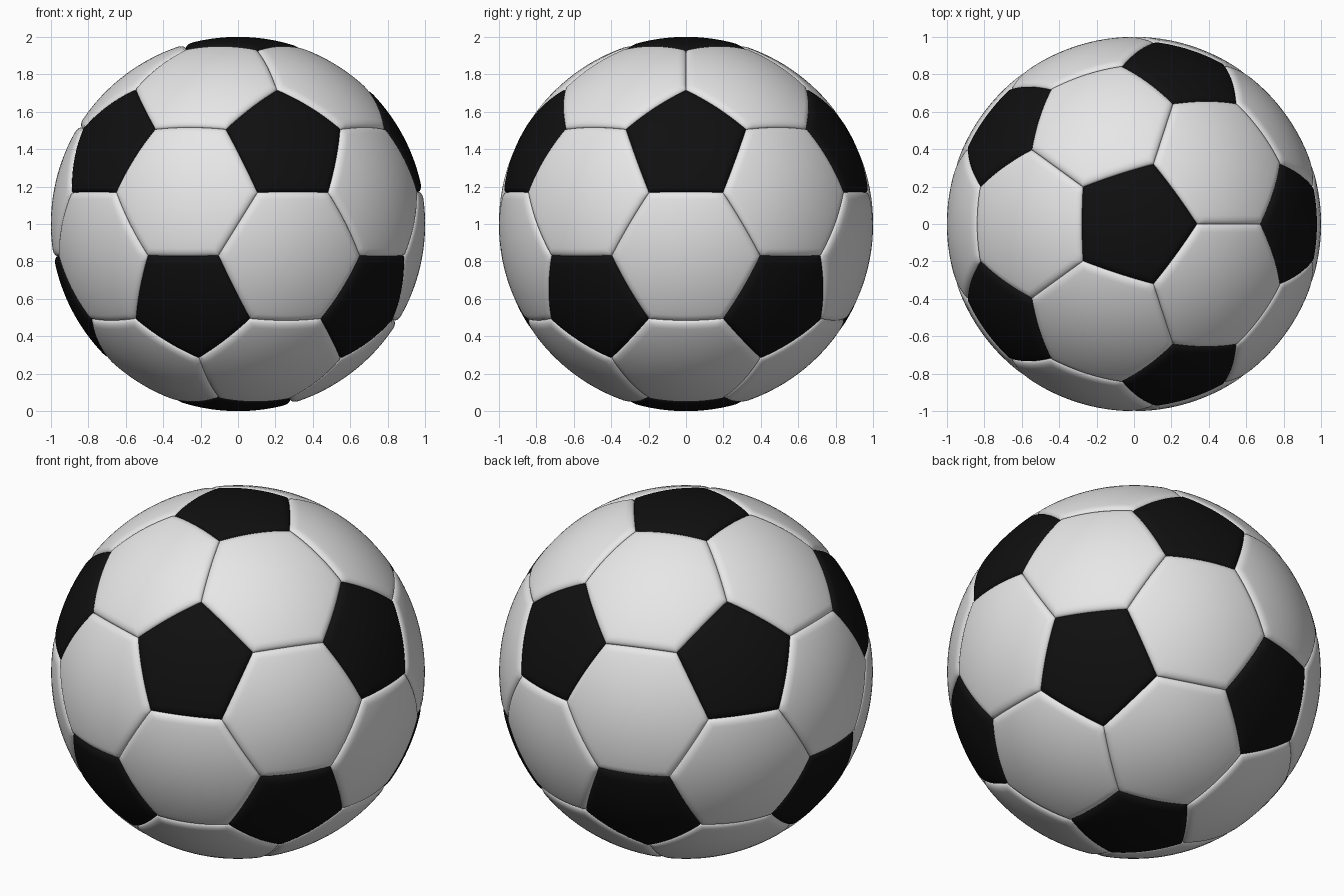
import bpy
import math
from itertools import combinations
from mathutils import Vector

if "Cube" in bpy.data.objects:
    bpy.data.objects.remove(bpy.data.objects["Cube"])

SEG = 12          # segments along each panel edge
BEVEL = 0.04      # width of the rounded panel border
DEPTH = 0.022     # depth of the seams
CENTRE = Vector((0, 0, 1))


def material(name, rgb):
    m = bpy.data.materials.new(name)
    m.diffuse_color = (*rgb, 1)
    m.use_nodes = True
    m.node_tree.nodes["Principled BSDF"].inputs["Base Color"].default_value = m.diffuse_color
    return m


def ring_dirs(z, offset):
    r = math.sqrt(1 - z * z)
    return [Vector((r * math.cos(math.radians(72 * k + offset)),
                    r * math.sin(math.radians(72 * k + offset)), z)) for k in range(5)]


def sort_around(points, axis):
    u = (points[0] - axis * points[0].dot(axis)).normalized()
    v = axis.cross(u)
    return sorted(points, key=lambda p: math.atan2(p.dot(v), p.dot(u)))


def add_panel(corners, verts, faces):
    """Domed panel on the unit sphere with a rounded border sinking into the seam."""
    n = len(corners)
    mid = sum(corners, Vector()) / n
    corners = sort_around(corners, mid.normalized())
    apothem = ((corners[0] + corners[1]) / 2 - mid).length
    border = [corners[i].lerp(corners[(i + 1) % n], j / SEG)
              for i in range(n) for j in range(SEG)]
    inner = 1 - BEVEL / apothem
    rings = [(inner * k / 8, 1.0) for k in range(1, 9)]
    for k in range(1, 8):
        s = math.sin(math.pi / 2 * k / 7)
        rings.append((inner + (1 - inner) * s, 1 - DEPTH * (1 - math.sqrt(max(0, 1 - s * s)))))
    start, m = len(verts), len(border)
    verts.append(CENTRE + mid.normalized())
    for t, r in rings:
        verts.extend(CENTRE + mid.lerp(p, t).normalized() * r for p in border)
    for i in range(m):
        j = (i + 1) % m
        faces.append((start, start + 1 + i, start + 1 + j))
        for k in range(len(rings) - 1):
            a, b = start + 1 + k * m, start + 1 + (k + 1) * m
            faces.append((a + i, b + i, b + j, a + j))


def build(name, panels, mat):
    verts, faces = [], []
    for corners in panels:
        add_panel(corners, verts, faces)
    mesh = bpy.data.meshes.new(name)
    mesh.from_pydata(verts, [], faces)
    mesh.materials.append(mat)
    mesh.shade_smooth()
    ob = bpy.data.objects.new(name, mesh)
    bpy.context.collection.objects.link(ob)


# Twelve icosahedron directions: two poles and two staggered rings
h = 1 / math.sqrt(5)
dirs = [Vector((0, 0, 1)), Vector((0, 0, -1))] + ring_dirs(h, 0) + ring_dirs(-h, 36)


def near(a, b):
    return 0.4 < a.dot(b) < 0.5


# Truncating the icosahedron gives pentagons at corners, hexagons on faces
pentagons = [[(2 * a + b) / 3 for b in dirs if near(a, b)] for a in dirs]
hexagons = [[(2 * p + q) / 3 for p in tri for q in tri if p is not q]
            for tri in combinations(dirs, 3)
            if all(near(p, q) for p, q in combinations(tri, 2))]

build("black_pentagon_panels", pentagons, material("black", (0.005, 0.005, 0.005)))
build("white_hexagon_panels", hexagons, material("white", (0.8, 0.8, 0.8)))
